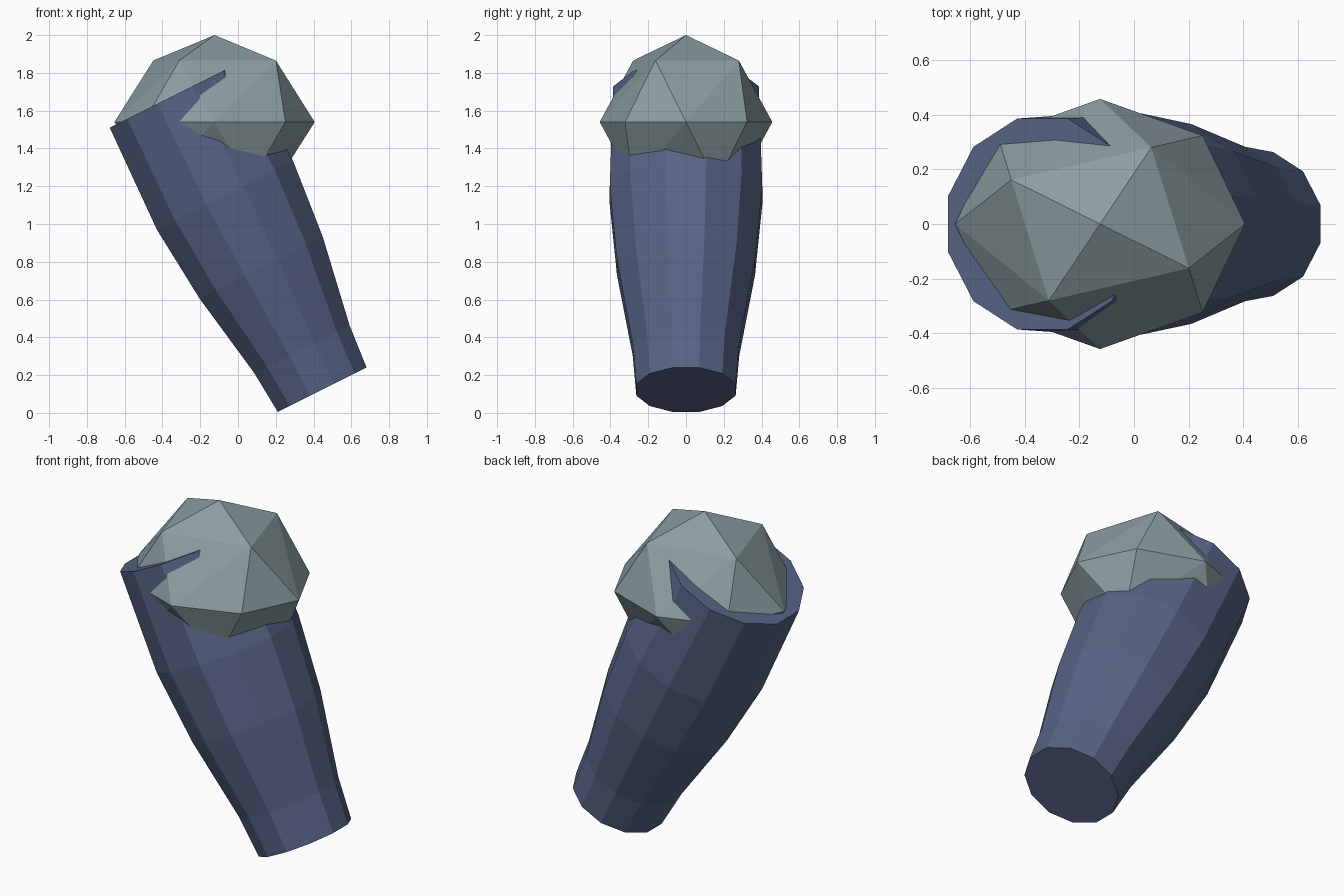
import bpy, bmesh, math
from mathutils import Vector

if "Cube" in bpy.data.objects:
    bpy.data.objects.remove(bpy.data.objects["Cube"])


def material(name, color):
    m = bpy.data.materials.new(name)
    m.diffuse_color = (*color, 1)
    m.use_nodes = True
    m.node_tree.nodes["Principled BSDF"].inputs["Base Color"].default_value = m.diffuse_color
    return m


def add_object(name, bm, mat):
    bmesh.ops.recalc_face_normals(bm, faces=bm.faces)
    mesh = bpy.data.meshes.new(name)
    bm.to_mesh(mesh)
    bm.free()
    mesh.materials.append(mat)
    obj = bpy.data.objects.new(name, mesh)
    bpy.context.collection.objects.link(obj)
    return obj


slate_blue = material("slate blue", (0.095, 0.125, 0.235))
grey = material("pale grey", (0.26, 0.34, 0.36))

# Tapered twelve-sided handle, closed at both ends: (height along axis, radius)
profile = [(-0.09, 0.272), (0.15, 0.292), (0.635, 0.378), (1.06, 0.418), (1.654, 0.399)]
SIDES = 12
bm = bmesh.new()
rings = []
for h, r in profile:
    angles = [math.radians(15 + 360 / SIDES * i) for i in range(SIDES)]
    rings.append([bm.verts.new((r * math.cos(a), r * math.sin(a), h)) for a in angles])
for low, high in zip(rings, rings[1:]):
    for i in range(SIDES):
        j = (i + 1) % SIDES
        bm.faces.new((low[i], low[j], high[j], high[i]))
bm.faces.new(rings[0][::-1])
bm.faces.new(rings[-1])
handle = add_object("handle", bm, slate_blue)
handle.rotation_euler.y = -math.atan(0.5)
handle.location = (0.4055, 0, 0.203)

# Coarse faceted ball: poles, eight equator points and two twisted rings of four
bm = bmesh.new()
for elevation, count, start in [(90, 1, 0), (45, 4, -30), (0, 8, 0), (-45, 4, 30), (-90, 1, 0)]:
    e = math.radians(elevation)
    for i in range(count):
        a = math.radians(start + 360 / count * i)
        p = Vector((math.cos(e) * math.cos(a), math.cos(e) * math.sin(a), math.sin(e)))
        bm.verts.new((p.x * 0.53, p.y * 0.457, p.z * 0.46))
bmesh.ops.convex_hull(bm, input=bm.verts)
ball = add_object("ball", bm, grey)
ball.location = (-0.124, 0, 1.54)
